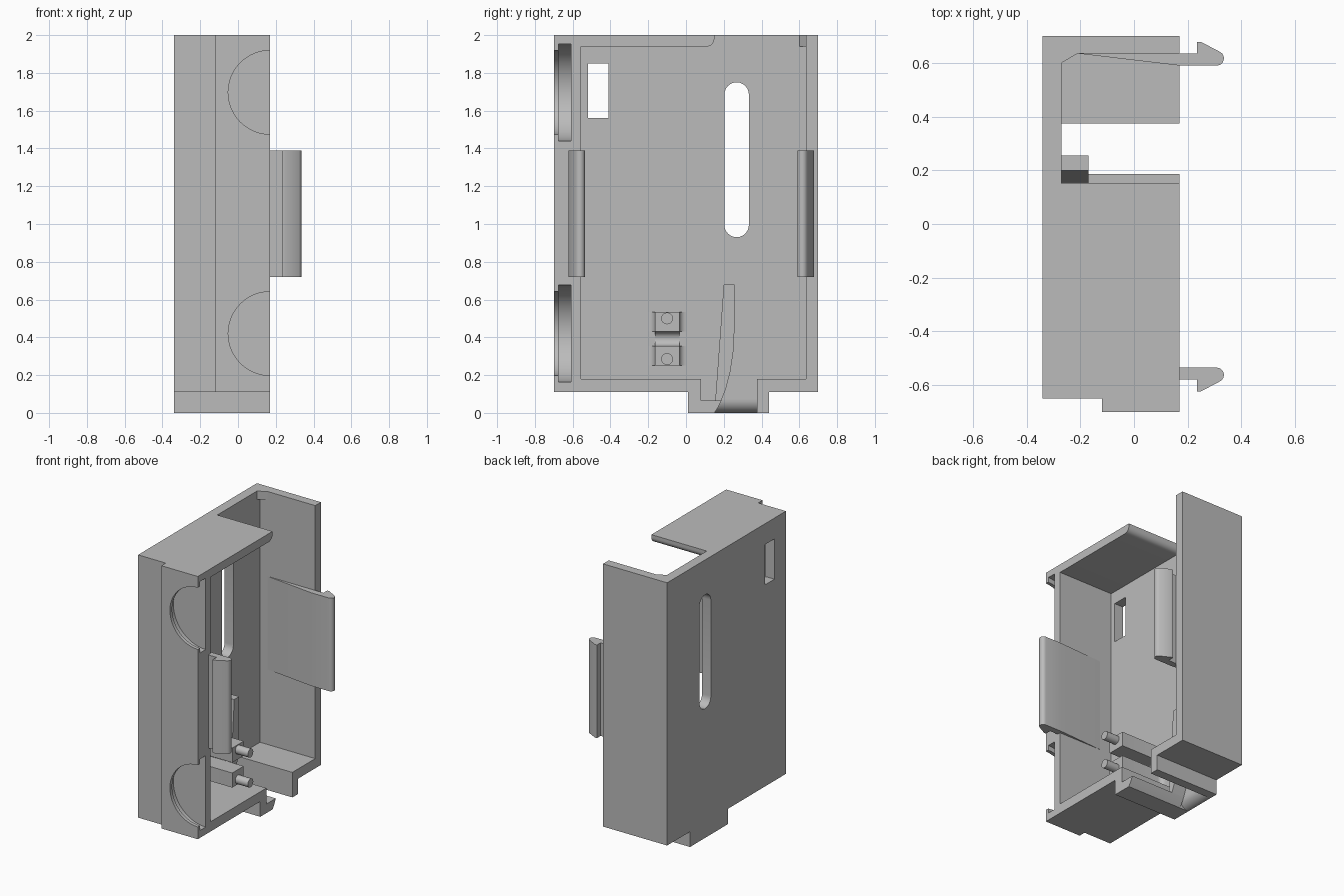
import bpy, bmesh, math
from mathutils import Vector

cube = bpy.data.objects.get("Cube")
if cube:
    bpy.data.objects.remove(cube, do_unlink=True)

grey = bpy.data.materials.new("plain grey")
grey.use_nodes = True
COLOUR = (0.5, 0.5, 0.5, 1)
grey.diffuse_color = COLOUR
grey.node_tree.nodes["Principled BSDF"].inputs["Base Color"].default_value = COLOUR

# How a 2D profile point and a depth map to space, for each extrusion axis
PLACE = {
    "x": lambda p, d: (d, p[0], p[1]),
    "y": lambda p, d: (p[0], d, p[1]),
    "z": lambda p, d: (p[0], p[1], d),
}


def prism(name, profile, axis, start, end, smooth=True):
    bm = bmesh.new()
    verts = [bm.verts.new(PLACE[axis](p, start)) for p in profile]
    face = bm.faces.new(verts)
    new = bmesh.ops.extrude_face_region(bm, geom=[face])["geom"]
    shift = Vector(PLACE[axis]((0, 0), end - start))
    bmesh.ops.translate(bm, vec=shift, verts=[g for g in new if isinstance(g, bmesh.types.BMVert)])
    bmesh.ops.recalc_face_normals(bm, faces=bm.faces)
    mesh = bpy.data.meshes.new(name)
    bm.to_mesh(mesh)
    bm.free()
    mesh.materials.append(grey)
    obj = bpy.data.objects.new(name, mesh)
    bpy.context.collection.objects.link(obj)
    if smooth:
        finish(obj)
    return obj


def finish(obj):
    bpy.ops.object.select_all(action="DESELECT")
    obj.select_set(True)
    bpy.context.view_layer.objects.active = obj
    bpy.ops.object.shade_smooth_by_angle(angle=math.radians(30))


def arc(cx, cy, r, a, b, steps=12):
    angles = [math.radians(a + (b - a) * i / steps) for i in range(steps + 1)]
    return [(cx + r * math.cos(t), cy + r * math.sin(t)) for t in angles]


def rect(a, b, c, d):
    return [(a, c), (b, c), (b, d), (a, d)]


def circle(cx, cy, r, steps=48):
    return arc(cx, cy, r, 0, 360, steps)[:-1]


def boolean(obj, tools, operation):
    for tool in tools:
        mod = obj.modifiers.new(operation.lower(), "BOOLEAN")
        mod.operation, mod.solver, mod.object = operation, "EXACT", tool
        bpy.context.view_layer.objects.active = obj
        bpy.ops.object.modifier_apply(modifier=mod.name)
        bpy.data.objects.remove(tool, do_unlink=True)
    finish(obj)


OUT, FLOOR, RIM = -0.34, -0.27, 0.17

# Back plate with cable slot, window and rounded lead-in at the bottom opening
plate = prism("back_plate", [(-0.65, 0.11), (0.01, 0.11), (0.01, 0), (0.44, 0), (0.44, 0.11),
                             (0.70, 0.11), (0.70, 2), (-0.65, 2)], "x", OUT, FLOOR)
slot = arc(0.268, 1.685, 0.065, 0, 180) + arc(0.268, 0.995, 0.065, 180, 360)
lead_in = arc(OUT, 0.07, 0.07, 0, -88) + [(OUT, -0.02), (-0.25, -0.02), (-0.25, 0.07)]
boolean(plate, [
    prism("slot_cutter", slot, "x", -0.4, -0.2),
    prism("window_cutter", rect(-0.52, -0.41, 1.56, 1.85), "x", -0.4, -0.2),
    prism("lead_in_cutter", lead_in, "y", 0.15, 0.375),
], "DIFFERENCE")

# Curve shared by the bottom lip and the cable guide
guide_curve = [(0.187, 0.065), (0.212, 0.13), (0.235, 0.22), (0.25, 0.32), (0.256, 0.43)]

# Front wall, top wall and bottom wall in one run
shell = prism("front_shell", [(0.15, 2), (-0.65, 2), (-0.65, 0.11), (0.01, 0.11), (0.01, 0),
                              (0.15, 0), (0.17, 0.03), (0.187, 0.065), (0.08, 0.065),
                              (0.08, 0.18), (-0.555, 0.18), (-0.555, 1.94)]
              + arc(0.11, 1.98, 0.04, -90, 0, 8), "x", FLOOR, RIM)
boolean(shell, [prism("ledge", rect(-0.12, RIM, -0.70, -0.64), "z", 0.11, 2)], "UNION")

# Two half-round knockouts with a wider groove behind the rim
cutters = []
for z in (0.42, 1.697):
    cutters.append(prism("knockout_cutter", circle(RIM, z, 0.222), "y", -0.75, -0.65))
    cutters.append(prism("groove_cutter", circle(RIM, z, 0.257), "y", -0.675, -0.61))
boolean(shell, cutters, "DIFFERENCE")

# Rear wall with its foot beside the bottom opening
prism("rear_wall", [(0.375, 0), (0.44, 0), (0.44, 0.11), (0.70, 0.11), (0.70, 2),
                    (0.635, 2), (0.635, 0.18), (0.375, 0.18)], "x", FLOOR, RIM)
prism("corner_gusset", [(FLOOR, 0.60), (-0.21, 0.635), (FLOOR, 0.635)], "z", 1.94, 2)

# Cable guide rib
prism("cable_guide", [(0.155, 0.065)] + guide_curve + [(0.256, 0.68), (0.20, 0.68)],
      "x", FLOOR, -0.17)

# Snap hooks, the front one mirrored from the rear one
hook = [(RIM, 0.635), (0.235, 0.635), (0.235, 0.678), (0.25, 0.678)]
hook += arc(0.308, 0.617, 0.027, 60, -90, 8) + [(RIM, 0.59)]
prism("rear_snap_hook", [(-0.21, 0.635)] + hook, "z", 0.72, 1.39)
prism("front_snap_hook", [(-0.21, -0.557), (RIM, -0.557)]
      + [(x, 0.055 - y) for x, y in hook], "z", 0.72, 1.39)

# Strain relief: two posts with filleted feet, pins on top, rounded trough between
post = arc(-0.2, FLOOR + 0.035, 0.035, -90, 0, 6) + [(-0.165, 0.07)]
post += [(-0.035, 0.07)] + arc(0, FLOOR + 0.035, 0.035, 180, 270, 6)
post = [(x, y) for y, x in post]
for label, low in (("lower", 0.25), ("upper", 0.43)):
    prism(label + "_post", post, "z", low, low + 0.105)
    pin_z = 0.285 if label == "lower" else 0.50
    prism(label + "_pin", circle(-0.10, pin_z, 0.031, 32), "x", 0.07, RIM)
trough = [(FLOOR, 0.355)] + arc(FLOOR + 0.042, 0.3925, 0.0375, 270, 90) + [(FLOOR, 0.43)]
prism("post_trough", trough, "y", -0.165, -0.035)
